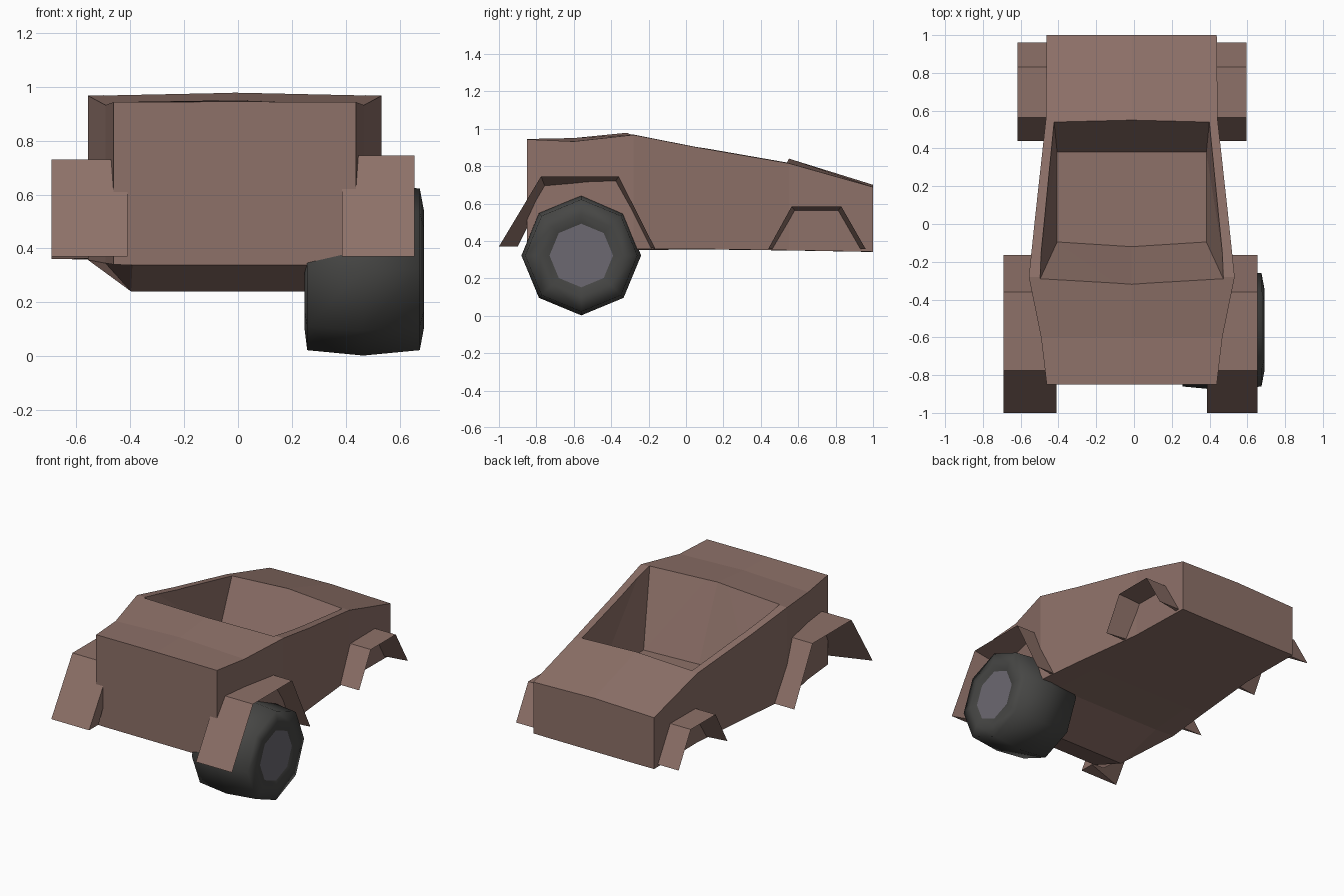
import bpy, bmesh, math

if "Cube" in bpy.data.objects:
    bpy.data.objects.remove(bpy.data.objects["Cube"])

CX = -0.012  # body centre line


def material(name, color):
    m = bpy.data.materials.new(name)
    m.diffuse_color = (*color, 1)
    m.use_nodes = True
    m.node_tree.nodes["Principled BSDF"].inputs["Base Color"].default_value = m.diffuse_color
    return m


BROWN = material("brown paint", (0.27, 0.165, 0.14))
RUBBER = material("dark rubber", (0.062, 0.062, 0.059))
METAL = material("grey hub", (0.15, 0.14, 0.165))


def make_object(name, bm, mats):
    bmesh.ops.recalc_face_normals(bm, faces=bm.faces)
    me = bpy.data.meshes.new(name)
    bm.to_mesh(me)
    bm.free()
    ob = bpy.data.objects.new(name, me)
    bpy.context.collection.objects.link(ob)
    for m in mats:
        me.materials.append(m)
    return ob


def loft(bm, rings, caps=True):
    """Skin a list of closed point rings."""
    vs = [[bm.verts.new(p) for p in r] for r in rings]
    n = len(vs[0])
    for a, b in zip(vs, vs[1:]):
        for i in range(n):
            j = (i + 1) % n
            bm.faces.new((a[i], a[j], b[j], b[i]))
    if caps:
        bm.faces.new(vs[0])
        bm.faces.new(vs[-1])
    return vs


# Body: y, half width, top centre z, top edge z, bottom z, keel half width, keel z
stations = [
    (-0.85, 0.45, 0.945, 0.943, 0.34, 0.38, 0.338),
    (-0.60, 0.48, 0.95, 0.932, 0.345, 0.385, 0.24),
    (-0.28, 0.545, 0.982, 0.967, 0.357, 0.40, 0.35),
    (0.05, 0.51, 0.912, 0.902, 0.357, 0.38, 0.355),
    (0.55, 0.455, 0.84, 0.815, 0.35, 0.34, 0.349),
    (1.00, 0.45, 0.70, 0.688, 0.342, 0.34, 0.341),
]
bm = bmesh.new()
loft(bm, [[(CX, y, tc), (CX + w, y, te), (CX + w, y, b), (CX + k, y, kz),
           (CX - k, y, kz), (CX - w, y, b), (CX - w, y, te)]
          for y, w, tc, te, b, k, kz in stations])
body = make_object("body", bm, [BROWN])

# Cockpit hollow with sloping walls, cut from the body
bm = bmesh.new()
loft(bm, [[(CX, yc, z), (CX + wf, yf, z), (CX + wr, yr, z),
           (CX - wr, yr, z), (CX - wf, yf, z)]
          for z, yc, yf, wf, yr, wr in [
              (0.50, -0.12, -0.095, 0.395, 0.38, 0.395),
              (1.10, -0.37, -0.345, 0.51, 0.68, 0.425)]])
bmesh.ops.triangulate(bm, faces=bm.faces)
cutter = make_object("cockpit_cutter", bm, [BROWN])
cutter.hide_render = True
mod = body.modifiers.new("cockpit", "BOOLEAN")
mod.operation = "DIFFERENCE"
mod.solver = "EXACT"
mod.object = cutter
bpy.context.view_layer.objects.active = body
bpy.ops.object.modifier_apply(modifier=mod.name)
bpy.data.objects.remove(cutter)


# Fenders: wedge that thins to a sharp outer edge
def fender(name, outer, inner, x_in, x_out, dz=0.0):
    bm = bmesh.new()
    top = max(z for y, z in outer)
    drop = lambda z: z + dz if z > top - 0.1 else z
    loft(bm, [[(x_in, yo, drop(zo)), (x_out, yo, drop(zo)), (x_in, yi, drop(zi))]
              for (yo, zo), (yi, zi) in zip(outer, inner)])
    make_object(name, bm, [BROWN])


front_out = [(-1.0, 0.37), (-0.775, 0.745), (-0.36, 0.745), (-0.165, 0.36)]
front_in = [(-0.90, 0.37), (-0.75, 0.68), (-0.39, 0.70), (-0.21, 0.365)]
rear_out = [(0.44, 0.358), (0.565, 0.585), (0.83, 0.585), (0.96, 0.358)]
rear_in = [(0.47, 0.358), (0.585, 0.557), (0.81, 0.557), (0.925, 0.358)]
fender("front_fender_right", front_out, front_in, 0.387, 0.655)
fender("front_fender_left", front_out, front_in, -0.41, -0.692, -0.015)
fender("rear_fender_right", rear_out, rear_in, 0.40, 0.595)
fender("rear_fender_left", rear_out, rear_in, -0.42, -0.617)


# Single front wheel: octagonal tyre and flat hub
def spin_ring(x, r):
    return [(x, -0.56 + r * math.sin(i * math.pi / 4), 0.322 + r * math.cos(i * math.pi / 4))
            for i in range(8)]


bm = bmesh.new()
loft(bm, [spin_ring(x, r) for x, r in [
    (0.262, 0.17), (0.247, 0.22), (0.257, 0.30), (0.465, 0.32),
    (0.675, 0.30), (0.69, 0.22), (0.675, 0.17)]])
for f in bm.faces:
    f.smooth = True
    if len(f.verts) == 8:
        f.material_index = 1
        f.smooth = False
make_object("front_wheel", bm, [RUBBER, METAL])
